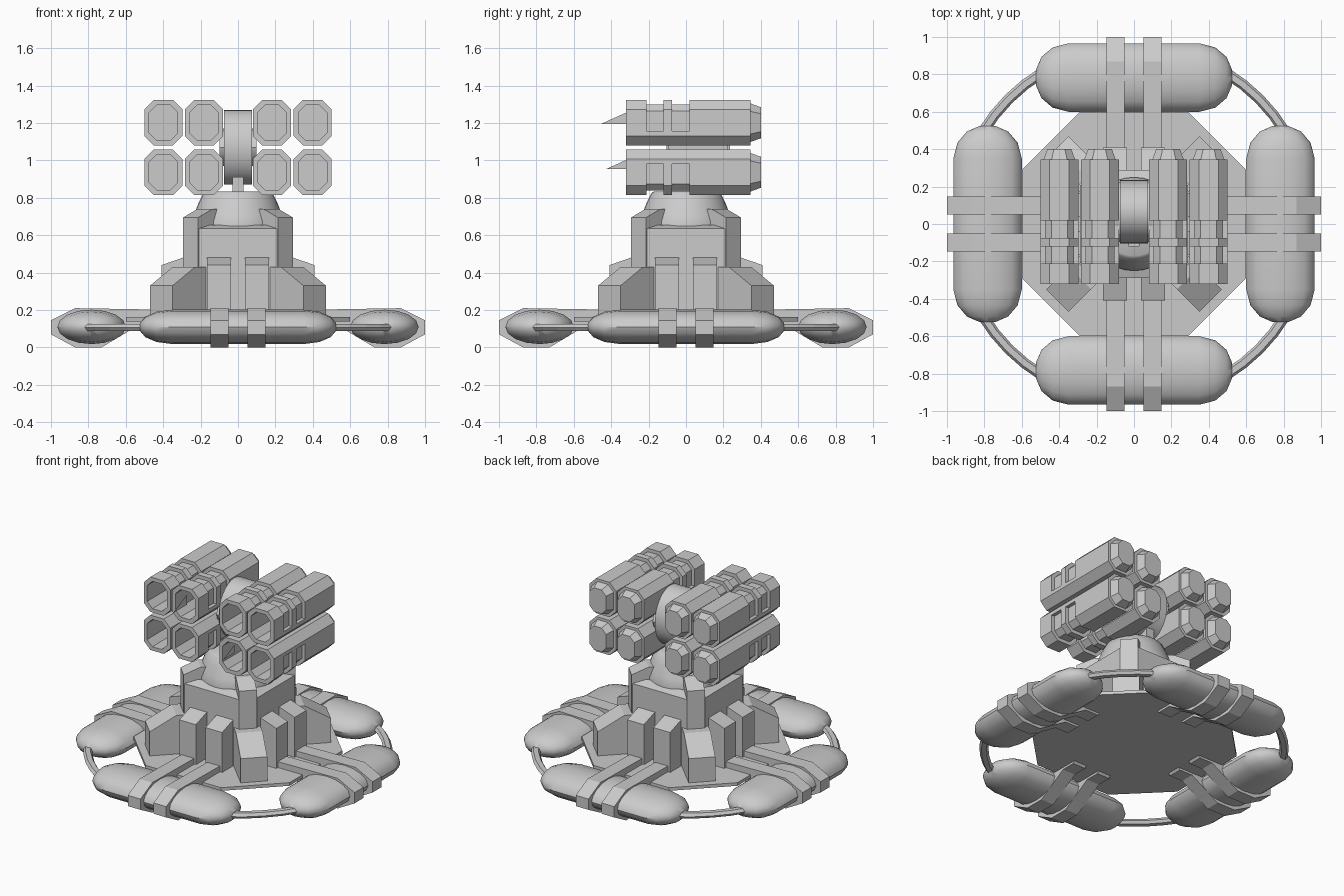
import bpy, bmesh
from math import sin, cos, pi, radians

if "Cube" in bpy.data.objects:
    bpy.data.objects.remove(bpy.data.objects["Cube"])


def finish(name, bm, smooth=None):
    bmesh.ops.remove_doubles(bm, verts=bm.verts, dist=1e-5)
    bmesh.ops.recalc_face_normals(bm, faces=bm.faces)
    me = bpy.data.meshes.new(name)
    bm.to_mesh(me)
    bm.free()
    ob = bpy.data.objects.new(name, me)
    bpy.context.collection.objects.link(ob)
    if smooth:
        bpy.ops.object.select_all(action='DESELECT')
        ob.select_set(True)
        bpy.context.view_layer.objects.active = ob
        bpy.ops.object.shade_smooth_by_angle(angle=radians(smooth))
    return ob


def loft(name, rings, smooth=None):
    """Skin a list of equal-length point rings and cap both ends."""
    bm = bmesh.new()
    vs = [[bm.verts.new(p) for p in r] for r in rings]
    n = len(vs[0])
    for a, b in zip(vs, vs[1:]):
        for i in range(n):
            bm.faces.new((a[i], a[(i + 1) % n], b[(i + 1) % n], b[i]))
    bm.faces.new(vs[0])
    bm.faces.new(vs[-1])
    return finish(name, bm, smooth)


def radial(a, r, t, z):
    return (r * cos(a) - t * sin(a), r * sin(a) + t * cos(a), z)


def prism(name, profile, t0, t1, a):
    """Extrude a (radius, z) profile sideways, facing outward at angle a."""
    return loft(name, [[radial(a, r, t, z) for r, z in profile] for t in (t0, t1)])


def octagon(e, c, z):
    return [(e, -c, z), (e, c, z), (c, e, z), (-c, e, z),
            (-e, c, z), (-e, -c, z), (-c, -e, z), (c, -e, z)]


# Base plate and turret body
loft("base_plate", [octagon(0.6, 0.29, 0.14), octagon(0.6, 0.29, 0.162)])
loft("turret_body", [octagon(0.29, 0.21, 0.15), octagon(0.29, 0.21, 0.635),
                     octagon(0.23, 0.16, 0.655)])

# Dome on the body, with a flat top
dome = [(0.25, 0.63), (0.25, 0.67), (0.235, 0.71), (0.212, 0.77), (0.185, 0.825), (0.17, 0.835)]
loft("dome", [[radial(2 * pi * i / 32, r, 0, z) for i in range(32)] for r, z in dome], 35)

# Four sides: float, straps, blocks
float_sec = [(-0.525, 0.22), (-0.495, 0.6), (-0.435, 0.88), (-0.35, 1.0),
             (0.35, 1.0), (0.435, 0.88), (0.495, 0.6), (0.525, 0.22)]
strap = [(0.28, 0.2), (0.87, 0.21), (1.0, 0.145), (1.0, 0.07), (0.87, 0.0),
         (0.73, 0.0), (0.52, 0.125), (0.42, 0.125), (0.4, 0.15), (0.28, 0.15)]
block = [(0.28, 0.15), (0.41, 0.15), (0.41, 0.44), (0.28, 0.485)]
for k in range(4):
    a = k * pi / 2
    loft(f"float_{k}", [[radial(a, 0.783 + 0.183 * s * cos(u), t, 0.11 + 0.092 * s * sin(u))
                         for u in [2 * pi * i / 16 for i in range(16)]]
                        for t, s in float_sec], 40)
    for s in (-1, 1):
        prism(f"strap_{k}", strap, s * 0.05, s * 0.148, a)
        prism(f"strap_block_{k}", block, s * 0.037, s * 0.165, a)

# Four corners: buttress, claw over the dome, ring segment
buttress = [(0.3, 0.15), (0.58, 0.15), (0.58, 0.33), (0.41, 0.43), (0.3, 0.43)]
claw = [(0.3, 0.4), (0.358, 0.4), (0.358, 0.695), (0.25, 0.74), (0.2, 0.74), (0.2, 0.64)]
ring_sec = [(0.918, 0.107), (0.93, 0.126), (0.962, 0.126), (0.975, 0.107),
            (0.962, 0.089), (0.93, 0.089)]
for k in range(4):
    a = k * pi / 2 + pi / 4
    prism(f"corner_buttress_{k}", buttress, -0.085, 0.085, a)
    prism(f"corner_claw_{k}", claw, -0.057, 0.057, a)
    loft(f"ring_segment_{k}", [[radial(a + radians(d), r, 0, z) for r, z in ring_sec]
                               for d in (-14, -7, 0, 7, 14)])

# Launcher pivot drum and its neck
loft("pivot_drum", [[(x, 0.065 + 0.17 * cos(2 * pi * i / 32), 1.07 + 0.2 * sin(2 * pi * i / 32))
                     for i in range(32)] for x in (-0.075, 0.075)], 35)
loft("pivot_neck", [[(x, -0.12, 0.82), (x, 0.16, 0.82), (x, 0.16, 0.91), (x, -0.12, 0.91)]
                    for x in (-0.03, 0.03)])
# Axle joining the drum to the tube banks
loft("pivot_axle", [[(x, 0.065 + 0.16 * cos(pi * i / 8), 1.07 + 0.1 * sin(pi * i / 8))
                     for i in range(16)] for x in (-0.1, 0.1)], 35)


def tube_ring(cx, cz, flip, y, shrink=0.0, d=0.0):
    """Chamfered tube section; d sinks the upper half to form a groove."""
    w, h, c = 0.102 - shrink, 0.121 - shrink, 0.05 - 0.4 * shrink
    zb, e = -0.045, 0.4 * d
    half = [(w - c, -h), (w, -h + c), (w, zb), (w - d, zb),
            (w - d, h - c - e), (w - c - e, h - d)]
    pts = half + [(-x, z) for x, z in reversed(half)]
    return [(cx + x, y, cz + flip * z) for x, z in pts]


# Eight launch tubes: hollow at the front, stepped tapered cap at the rear
g = 0.024
stations = [(0.3, 0.026, 0), (-0.32, 0.026, 0), (-0.32, 0, 0),
            (-0.21, 0, 0), (-0.21, 0, g), (-0.12, 0, g), (-0.12, 0, 0),
            (-0.075, 0, 0), (-0.075, 0, g), (0.02, 0, g), (0.02, 0, 0),
            (0.345, 0, 0), (0.345, 0.018, 0), (0.4, 0.038, 0)]
for cx in (-0.399, -0.182, 0.182, 0.399):
    for row, cz, flip in (("upper", 1.2015, 1), ("lower", 0.9365, -1)):
        loft(f"launch_tube_{row}", [tube_ring(cx, cz, flip, *s) for s in stations])

# Thin pointed fins poking out of two tubes
for x, y, z in ((-0.182, -0.455, 1.195), (0.182, -0.425, 0.955)):
    loft("tube_fin", [[(x + t, y, z), (x + t, -0.3, z + (-0.3 - y) * 0.45), (x + t, -0.3, z)]
                      for t in (-0.0006, 0.0006)])
